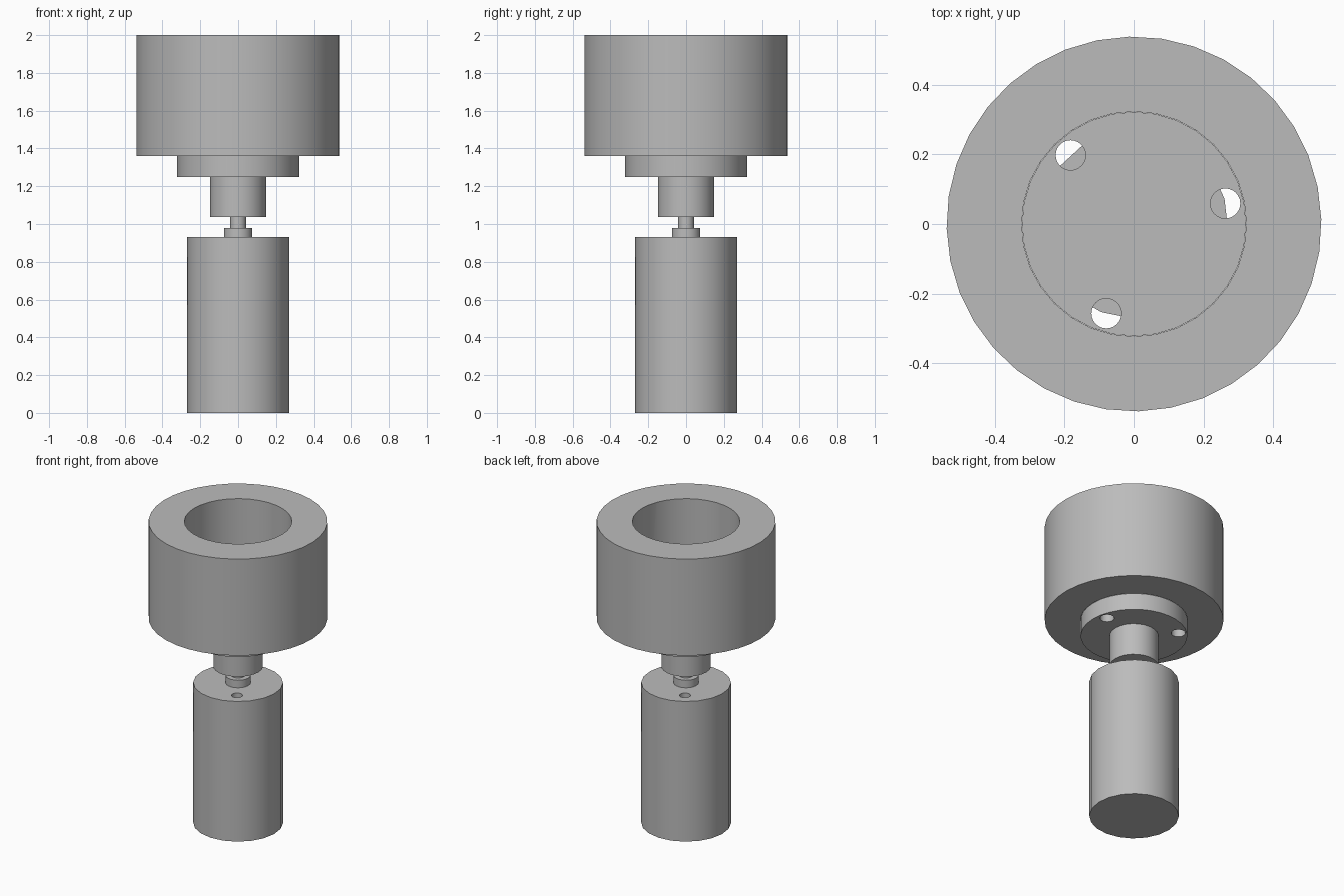
import bpy, math

cube = bpy.data.objects.get("Cube")
if cube:
    bpy.data.objects.remove(cube, do_unlink=True)

grey = bpy.data.materials.new("plain grey")
grey.use_nodes = True
colour = (0.5, 0.5, 0.5, 1)
grey.diffuse_color = colour
grey.node_tree.nodes["Principled BSDF"].inputs["Base Color"].default_value = colour


def cylinder(name, radius, z0, z1, sides, x=0, y=0, turn=0):
    """Upright cylinder whose first corner lies at the angle turn from +x."""
    bpy.ops.mesh.primitive_cylinder_add(
        vertices=sides, radius=radius, depth=z1 - z0,
        location=(x, y, (z0 + z1) / 2),
        rotation=(0, 0, math.radians(turn - 90)))
    obj = bpy.context.object
    obj.name = name
    obj.data.materials.append(grey)
    return obj


def drill(target, radius, z0, z1, spots, sides=24):
    """Cut a round hole at each (distance, angle) spot."""
    for dist, angle in spots:
        a = math.radians(angle)
        tool = cylinder("hole_cutter", radius, z0, z1, sides,
                        dist * math.cos(a), dist * math.sin(a))
        tool.hide_render = True
        mod = target.modifiers.new("hole", 'BOOLEAN')
        mod.operation = 'DIFFERENCE'
        mod.solver = 'EXACT'
        mod.object = tool
        bpy.context.view_layer.objects.active = target
        bpy.ops.object.modifier_apply(modifier=mod.name)
        bpy.data.objects.remove(tool, do_unlink=True)


# Motor with two blind mounting holes
motor = cylinder("motor_body", 0.27, 0, 0.93, 20, turn=15.6)
drill(motor, 0.033, 0.81, 1.0, [(0.182, -57), (0.182, 123)])
boss = cylinder("motor_boss", 0.075, 0.93, 0.98, 24)
shaft = cylinder("motor_shaft", 0.042, 0.98, 1.06, 24)

# Coupling: hub and flange with three bolt holes
hub = cylinder("coupling_hub", 0.149, 1.038, 1.25, 24)
flange = cylinder("coupling_flange", 0.322, 1.25, 1.36, 32)
drill(flange, 0.043, 1.2, 1.4, [(0.269, 12.7 + 120 * i) for i in range(3)])

# Thick ring with an open bore
ring = cylinder("outer_ring", 0.538, 1.36, 2.0, 36, turn=1.4)
drill(ring, 0.323, 1.2, 2.2, [(0, 0)], sides=32)

# Smooth walls, sharp rims
for obj in (motor, boss, shaft, hub, flange, ring):
    bpy.ops.object.select_all(action='DESELECT')
    obj.select_set(True)
    bpy.context.view_layer.objects.active = obj
    bpy.ops.object.shade_smooth_by_angle(angle=math.radians(30))
